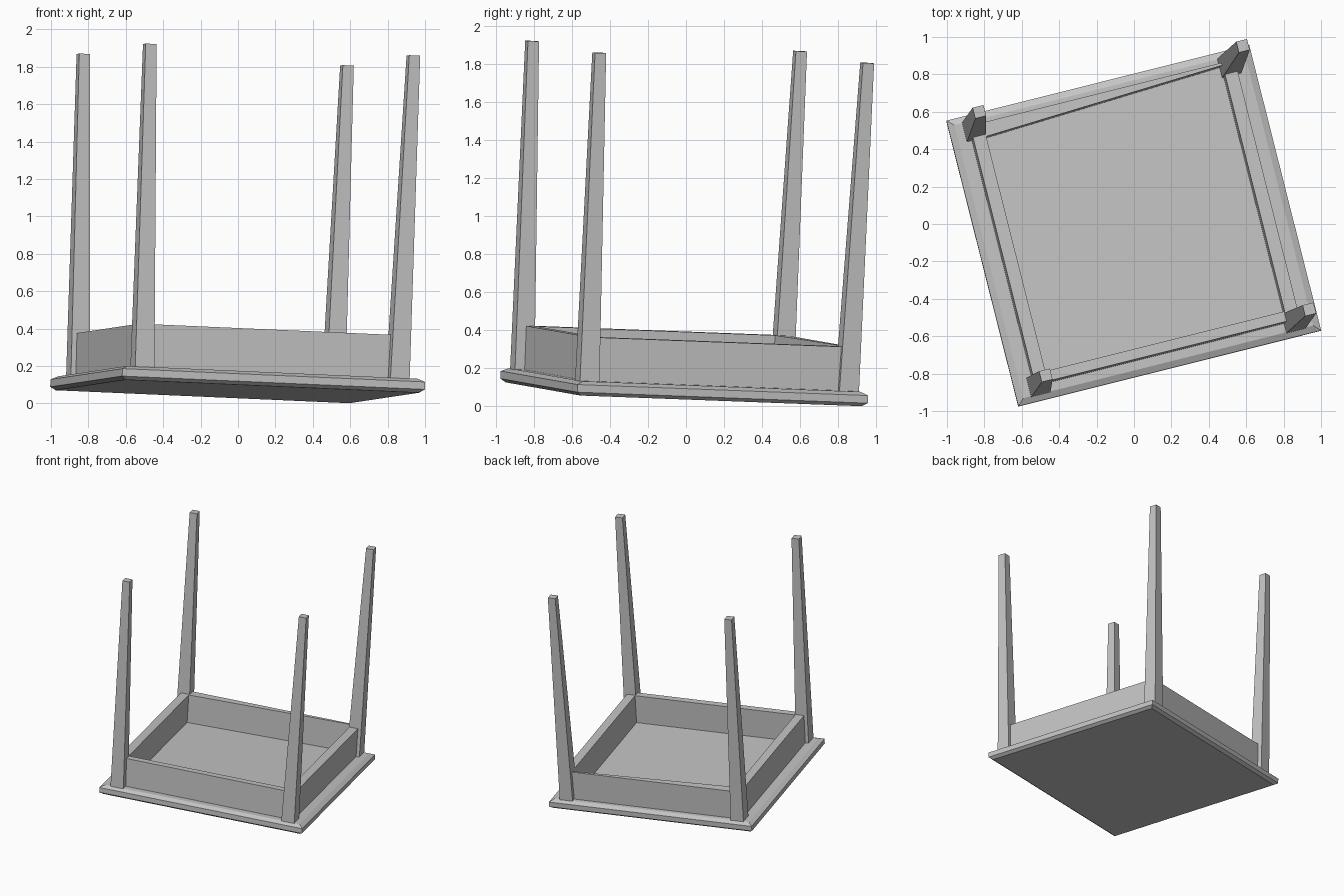
import bpy, bmesh, math
from mathutils import Matrix, Vector

if "Cube" in bpy.data.objects:
    bpy.data.objects.remove(bpy.data.objects["Cube"])

# one grey for the whole table
grey = bpy.data.materials.new("grey_wood")
grey.diffuse_color = (0.55, 0.55, 0.55, 1)
grey.use_nodes = True
grey.node_tree.nodes["Principled BSDF"].inputs["Base Color"].default_value = grey.diffuse_color

# the table lies upside down, turned and slightly tilted
tilt = Vector((0, 0, 1)).rotation_difference(Vector((0.0325, 0.046, 1)))
POSE = (Matrix.Translation((-0.003, -0.011, 0.064))
        @ tilt.to_matrix().to_4x4() @ Matrix.Rotation(math.radians(14.1), 4, 'Z'))


def loft(name, rings):
    """Closed solid through a stack of four-sided rings given as (points, z)."""
    bm = bmesh.new()
    loops = [[bm.verts.new((x, y, z)) for x, y in pts] for pts, z in rings]
    for a, b in zip(loops, loops[1:]):
        for i in range(4):
            j = (i + 1) % 4
            bm.faces.new((a[i], a[j], b[j], b[i]))
    bm.faces.new(loops[0][::-1])
    bm.faces.new(loops[-1])
    bmesh.ops.recalc_face_normals(bm, faces=bm.faces)
    me = bpy.data.meshes.new(name)
    bm.to_mesh(me)
    bm.free()
    me.materials.append(grey)
    ob = bpy.data.objects.new(name, me)
    ob.matrix_world = POSE
    bpy.context.collection.objects.link(ob)
    return ob


def rect(x0, x1, y0, y1):
    return [(x0, y0), (x1, y0), (x1, y1), (x0, y1)]


def slab(inset):
    x, y = 0.835 - inset, 0.788 - inset
    return rect(-x, x, -y, y)


T = 0.075     # tabletop thickness
A = 0.306     # apron height
L = 1.803     # leg length
H = 0.757     # outer faces of the legs

# tabletop with chamfered rim
loft("tabletop", [(slab(0.025), 0), (slab(0), 0.018),
                  (slab(0), 0.058), (slab(0.035), T)])

# legs, tapering on their two inner sides
for sx, nx in ((-1, "left"), (1, "right")):
    for sy, ny in ((-1, "front"), (1, "back")):
        def foot(w):
            return rect(sx * H, sx * (H - w), sy * H, sy * (H - w))
        loft(f"{ny}_{nx}_leg", [(foot(0.106), T - 0.002), (foot(0.06), L)])

# side aprons
for s, n in ((-1, "left"), (1, "right")):
    pts = rect(s * 0.66, s * 0.73, -0.705, 0.715)
    loft(f"{n}_apron", [(pts, T - 0.002), (pts, A)])

# front apron, and back apron that thins toward the right
front = rect(-0.665, 0.665, -0.705, -0.65)
loft("front_apron", [(front, T - 0.002), (front, A)])
back = [(-0.665, 0.645), (0.665, 0.708), (0.665, 0.722), (-0.665, 0.722)]
loft("back_apron", [(back, T - 0.002), (back, A)])
